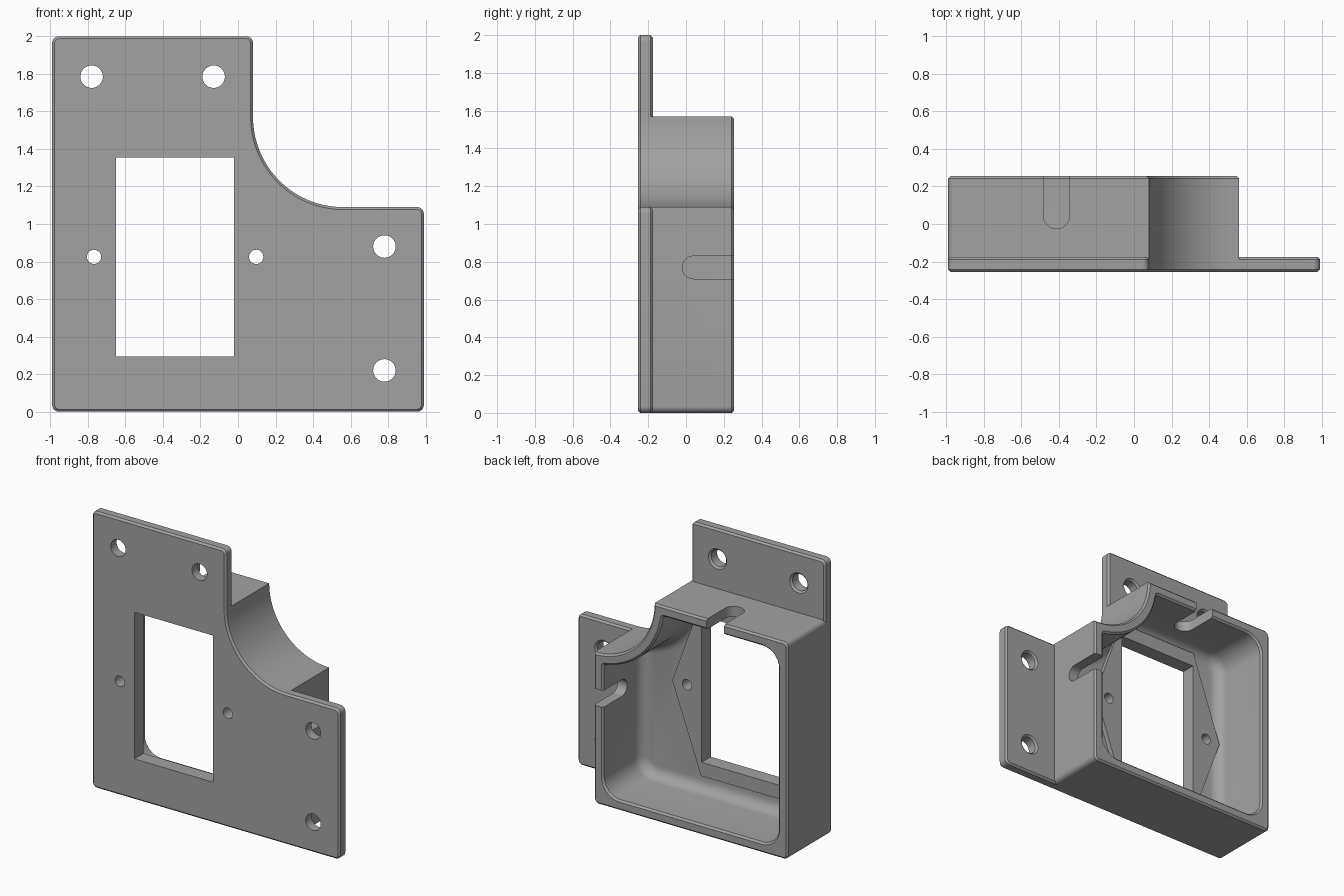
import bpy, bmesh, math
from mathutils import Vector

if "Cube" in bpy.data.objects:
    bpy.data.objects.remove(bpy.data.objects["Cube"], do_unlink=True)

grey = bpy.data.materials.new("plain_grey")
grey.use_nodes = True
COLOUR = (0.36, 0.36, 0.36, 1)
grey.diffuse_color = COLOUR
grey.node_tree.nodes["Principled BSDF"].inputs["Base Color"].default_value = COLOUR

FRONT, PLATE_BACK, BACK = -0.255, -0.175, 0.255
LEFT, FLANGE_X, BOX_X = -0.99, 0.99, 0.56
PLATE_TOP, BOX_TOP = 2.0, 1.57
ARC_R = 0.48                      # scoop centred on (BOX_X, BOX_TOP)
WALL, FILLET, CHAMFER = 0.075, 0.08, 0.013
MID_X, MID_Z = -0.335, 0.825      # centre of the window


def rounded(corners, steps=6):
    """Round each (x, z, radius) corner of a closed outline."""
    out = []
    for i, (x, z, r) in enumerate(corners):
        p = Vector((x, z))
        if r <= 0:
            out.append(p)
            continue
        a = (Vector(corners[i - 1][:2]) - p).normalized()
        b = (Vector(corners[(i + 1) % len(corners)][:2]) - p).normalized()
        half = a.angle(b) / 2
        c = p + (a + b).normalized() * r / math.sin(half)
        va, vb = [p + d * r / math.tan(half) - c for d in (a, b)]
        out += [c + va.lerp(vb, k / steps).normalized() * r for k in range(steps + 1)]
    return out


def scoop(t, start, end, steps=20):
    """Points on the concave corner, grown by the inset t."""
    r = ARC_R + t
    angles = [start + (end - start) * k / steps for k in range(steps + 1)]
    return [(BOX_X + r * math.cos(a), BOX_TOP + r * math.sin(a), 0) for a in angles]


def plate_outline(t):
    r = 0.035 - t
    arc = scoop(t, -math.pi / 2, -math.pi)
    return rounded([(LEFT + t, t, r), (FLANGE_X - t, t, r),
                    (FLANGE_X - t, BOX_TOP - ARC_R - t, r)] + arc +
                   [(BOX_X - ARC_R - t, PLATE_TOP - t, r), (LEFT + t, PLATE_TOP - t, r)])


def box_outline(t, r, tip=0):
    trim = math.asin(t / (ARC_R + t))
    arc = scoop(t, -math.pi / 2 - trim, -math.pi + trim)
    arc[0] = (*arc[0][:2], tip)
    arc[-1] = (*arc[-1][:2], tip)
    return rounded([(LEFT + t, t, r), (BOX_X - t, t, r)] + arc + [(LEFT + t, BOX_TOP - t, r)])


def circle(x, z, r, n=32):
    return [Vector((x + r * math.cos(k * math.tau / n), z + r * math.sin(k * math.tau / n)))
            for k in range(n)]


def loft(name, rings, place=lambda u, v, d: (u, d, v)):
    """Solid through matching rings, each (points, depth)."""
    bm = bmesh.new()
    loops = [[bm.verts.new(place(p[0], p[1], d)) for p in pts] for pts, d in rings]
    n = len(loops[0])
    for a, b in zip(loops, loops[1:]):
        for i in range(n):
            j = (i + 1) % n
            bm.faces.new((a[i], a[j], b[j], b[i]))
    bm.faces.new(loops[0])
    bm.faces.new(loops[-1])
    bmesh.ops.recalc_face_normals(bm, faces=bm.faces)
    mesh = bpy.data.meshes.new(name)
    bm.to_mesh(mesh)
    bm.free()
    mesh.materials.append(grey)
    ob = bpy.data.objects.new(name, mesh)
    bpy.context.collection.objects.link(ob)
    return ob


def combine(target, tool, operation):
    mod = target.modifiers.new(tool.name, "BOOLEAN")
    mod.operation, mod.solver, mod.object = operation, "EXACT", tool
    bpy.context.view_layer.objects.active = target
    bpy.ops.object.modifier_apply(modifier=mod.name)
    bpy.data.objects.remove(tool, do_unlink=True)


# Front plate with chamfered rims
bracket = loft("mounting_bracket", [
    (plate_outline(CHAMFER), FRONT), (plate_outline(0), FRONT + CHAMFER),
    (plate_outline(0), PLATE_BACK - CHAMFER), (plate_outline(CHAMFER), PLATE_BACK)])

# Box behind the plate
box = loft("box_body", [
    (box_outline(0, 0.035), PLATE_BACK - 0.03), (box_outline(0, 0.035), BACK - CHAMFER),
    (box_outline(CHAMFER, 0.035 - CHAMFER), BACK)])
combine(bracket, box, "UNION")

# Cavity with filleted floor and chamfered mouth
FLOOR = FRONT + 0.07
rings = []
for k in range(7):
    a = k / 6 * math.pi / 2
    t = FILLET * (1 - math.sin(a))
    rings.append((box_outline(WALL + t, 0.13 - t, 0.03), FLOOR + FILLET * (1 - math.cos(a))))
rings += [(box_outline(WALL, 0.13, 0.03), BACK - CHAMFER),
          (box_outline(WALL - 2 * CHAMFER, 0.13 + 2 * CHAMFER, 0.03), BACK + CHAMFER)]
combine(bracket, loft("cavity_cutter", rings), "DIFFERENCE")

# Raised six-sided frame round the window
frame = [(MID_X + sx * w, MID_Z + sz * 0.63) for sx, sz, w in
         ((-1, -1, 0.32), (1, -1, 0.32), (1, 0, 0.55), (1, 1, 0.32), (-1, 1, 0.32), (-1, 0, 0.55))]
combine(bracket, loft("window_frame", [(frame, FLOOR - 0.03), (frame, FRONT + 0.105)]), "UNION")

# Window
window = [(MID_X + sx * 0.315, MID_Z + sz * 0.53) for sx, sz in ((-1, -1), (1, -1), (1, 1), (-1, 1))]
combine(bracket, loft("window_cutter", [(window, FRONT - 0.1), (window, 0)]), "DIFFERENCE")

# Flange holes, countersunk at the back
for x, z in ((-0.78, 1.785), (-0.13, 1.785), (0.78, 0.88), (0.78, 0.22)):
    combine(bracket, loft("flange_hole_cutter", [
        (circle(x, z, 0.06), FRONT - 0.1), (circle(x, z, 0.06), PLATE_BACK - CHAMFER),
        (circle(x, z, 0.06 + 2 * CHAMFER), PLATE_BACK + CHAMFER)]), "DIFFERENCE")

# Small screw holes beside the window
for side in (-1, 1):
    ring = circle(MID_X + side * 0.432, MID_Z, 0.038)
    combine(bracket, loft("screw_hole_cutter", [(ring, FRONT - 0.1), (ring, 0)]), "DIFFERENCE")


# Cable slots in the top and side walls
def slot(centre, half, end):
    tip = [(centre + half * math.cos(a), end + half * (1 + math.sin(a)))
           for a in (math.pi + math.pi * k / 16 for k in range(17))]
    return tip + [(centre + half, BACK + 0.1), (centre - half, BACK + 0.1)]


top_slot = slot(-0.413, 0.07, -0.025)
combine(bracket, loft("top_slot_cutter", [(top_slot, BOX_TOP - 0.15), (top_slot, BOX_TOP + 0.1)],
                      lambda u, v, d: (u, v, d)), "DIFFERENCE")
side_slot = slot(0.77, 0.06, -0.02)
combine(bracket, loft("side_slot_cutter", [(side_slot, BOX_X - 0.15), (side_slot, BOX_X + 0.1)],
                      lambda u, v, d: (d, v, u)), "DIFFERENCE")

bpy.ops.object.select_all(action="DESELECT")
bracket.select_set(True)
bpy.context.view_layer.objects.active = bracket
bpy.ops.object.shade_smooth_by_angle(angle=math.radians(30))
